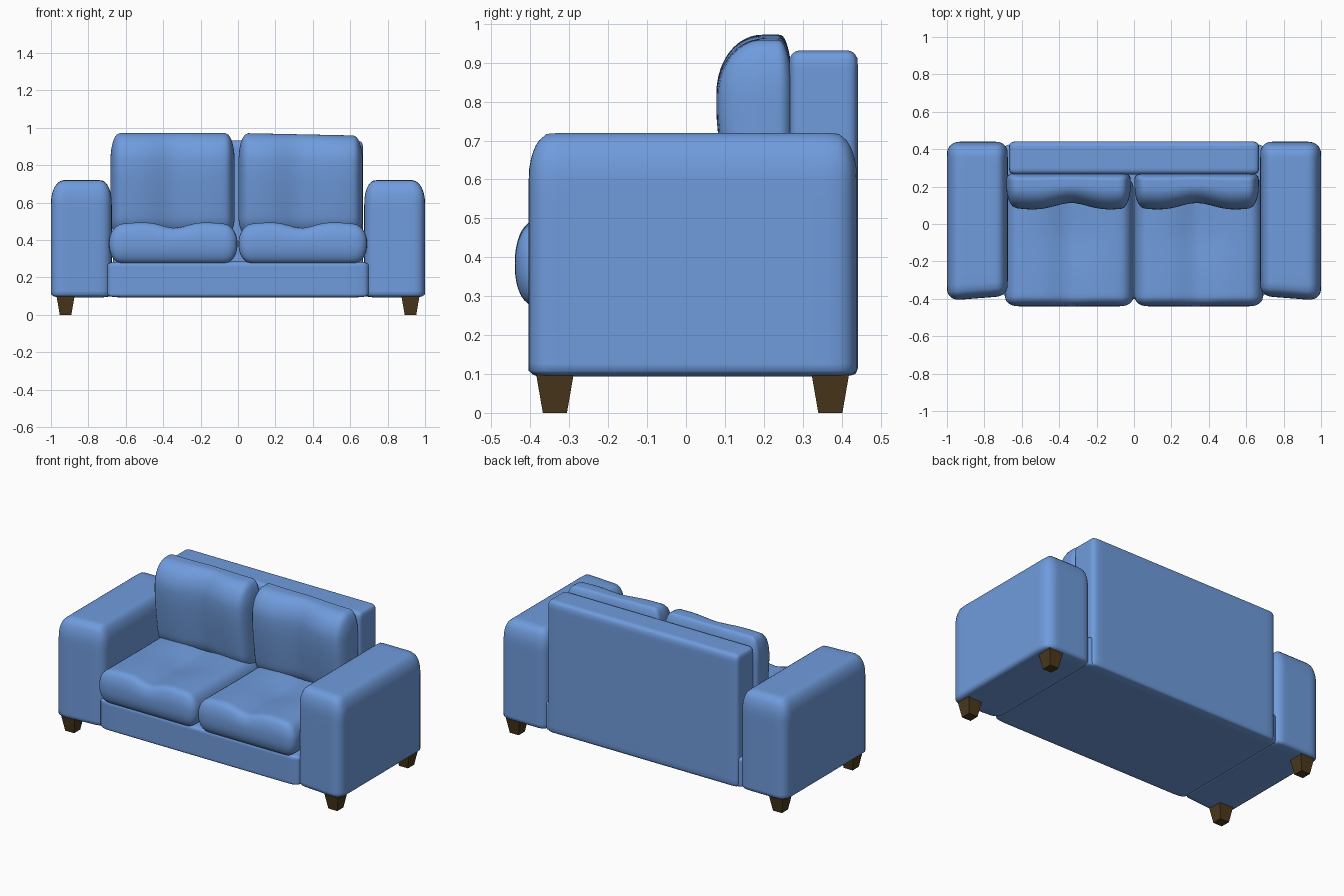
import bpy, bmesh, math
from mathutils import Vector

if "Cube" in bpy.data.objects:
    bpy.data.objects.remove(bpy.data.objects["Cube"])


def material(name, color):
    m = bpy.data.materials.new(name)
    m.diffuse_color = color
    m.use_nodes = True
    m.node_tree.nodes["Principled BSDF"].inputs["Base Color"].default_value = m.diffuse_color
    return m


FABRIC = material("blue_fabric", (0.16, 0.33, 0.72, 1))
WOOD = material("dark_wood", (0.07, 0.04, 0.012, 1))


def finish(name, bm, mat, smooth=True):
    bmesh.ops.recalc_face_normals(bm, faces=bm.faces[:])
    me = bpy.data.meshes.new(name)
    bm.to_mesh(me)
    bm.free()
    for p in me.polygons:
        p.use_smooth = smooth
    me.materials.append(mat)
    ob = bpy.data.objects.new(name, me)
    bpy.context.collection.objects.link(ob)
    return ob


def soft_box(name, lo, hi, r_lo, r_hi, shape=None, flip=False, cuts=19):
    """Box with its own rounding radius on each side; shape(p) deforms it."""
    bm = bmesh.new()
    bmesh.ops.create_cube(bm, size=2)
    bmesh.ops.subdivide_edges(bm, edges=bm.edges[:], cuts=cuts, use_grid_fill=True)
    for v in bm.verts:
        base, push, rad = Vector(), Vector(), Vector()
        for i in range(3):
            t = math.sin(v.co[i] * math.pi / 2)
            q = (lo[i] + hi[i]) / 2 + t * (hi[i] - lo[i]) / 2
            a, b = lo[i] + r_lo[i], hi[i] - r_hi[i]
            base[i] = min(max(q, a), b)
            rad[i] = r_lo[i] if q < a else r_hi[i]
            push[i] = (q - base[i]) / rad[i]
        if push.length > 1e-6:
            push.normalize()
        p = base + Vector(push[i] * rad[i] for i in range(3))
        if shape:
            p = shape(p)
        if flip:
            p.x = -p.x
        v.co = p
    return finish(name, bm, FABRIC)


def bump(d, w):
    return math.exp(-(d / w) ** 2)


# Arms: front face slants back towards the seat
def arm_shape(p):
    inner = (1.0 - p.x) / 0.32
    front = max(0, min(1, (0.1 - p.y) / 0.5))
    p.y += 0.025 * inner * front
    return p


for side, flip in (("right", False), ("left", True)):
    soft_box(side + "_arm", (0.675, -0.41, 0.093), (1.0, 0.44, 0.72),
             (0.06, 0.06, 0.015), (0.07, 0.06, 0.12), arm_shape, flip)

# Base and backrest
soft_box("base", (-0.70, -0.40, 0.093), (0.70, 0.43, 0.285),
         (0.07, 0.03, 0.015), (0.07, 0.03, 0.02))
soft_box("backrest", (-0.668, 0.265, 0.095), (0.668, 0.442, 0.932),
         (0.03, 0.03, 0.015), (0.03, 0.03, 0.03))


# Seat cushions: two humps with a dip along the middle
def seat_shape(p):
    if p.z > 0.38:
        k = (p.z - 0.38) / 0.115
        dip = 0.032 * bump(p.x - 0.34, 0.09)
        dip += 0.014 * bump(p.x - 0.34, 0.2) * bump(p.y + 0.05, 0.15)
        edge = 0.02 * (abs(p.x - 0.345) / 0.345) ** 3
        p.z -= k * (dip + edge)
    return p


# Back cushions: bulging front with a central dip, thinner towards the bottom
def back_shape(p):
    k = max(0, min(1, (0.27 - p.y) / 0.2))
    dip = 0.04 * bump(p.x - 0.335, 0.12)
    edge = 0.02 * (abs(p.x - 0.335) / 0.335) ** 4
    low = 0.05 * max(0, (0.78 - p.z) / 0.36) ** 1.3
    p.y += k * (dip + edge + low)
    return p


def right_back_shape(p):
    p = back_shape(p)
    p.z -= 0.014 * p.x / 0.66 * max(0, p.z - 0.42) / 0.55
    return p


for side, flip in (("right", False), ("left", True)):
    soft_box(side + "_seat_cushion", (0.003, -0.44, 0.275), (0.69, 0.25, 0.497),
             (0.07, 0.05, 0.1), (0.07, 0.05, 0.11), seat_shape, flip, 27)
    x0 = 0.003 if not flip else 0.018
    soft_box(side + "_back_cushion", (x0, 0.073, 0.42), (x0 + 0.664, 0.275, 0.972),
             (0.05, 0.12, 0.1), (0.05, 0.04, 0.15),
             back_shape if flip else right_back_shape, flip, 27)

# Tapered wooden legs
for sx, xn in ((1, "right"), (-1, "left")):
    for y, yn in ((-0.337, "front"), (0.371, "rear")):
        bm = bmesh.new()
        bmesh.ops.create_cube(bm, size=1)
        for v in bm.verts:
            top = v.co.z > 0
            w = 0.1 if top else 0.062
            v.co = (sx * 0.922 + v.co.x * w, y + v.co.y * w, 0.11 if top else 0)
        finish(f"{xn}_{yn}_leg", bm, WOOD, False)
